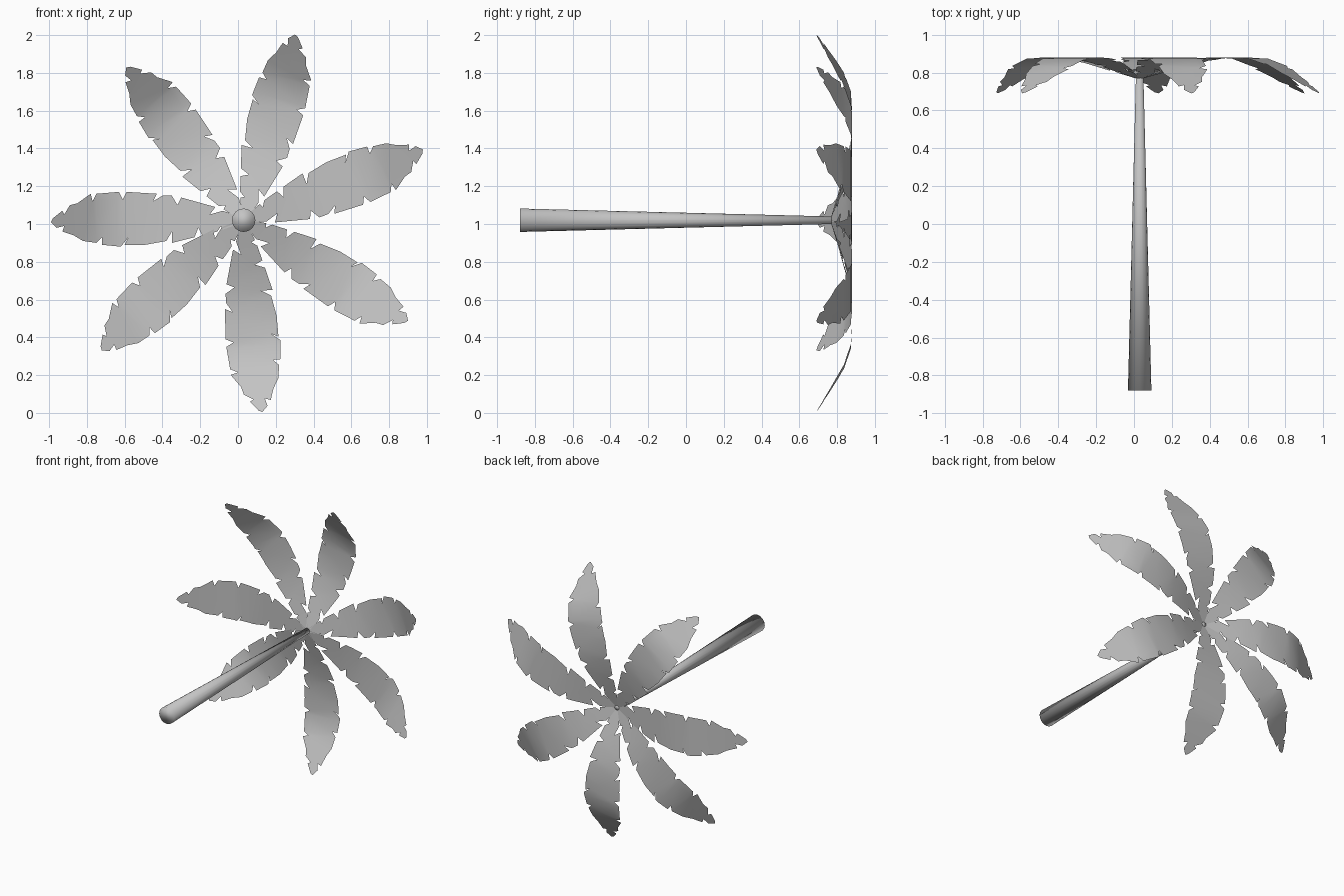
import bpy
import bmesh
from math import cos, sin, radians
from mathutils import Matrix, Vector

default_cube = bpy.data.objects.get("Cube")
if default_cube:
    bpy.data.objects.remove(default_cube, do_unlink=True)

CENTRE_X, CENTRE_Z = 0.03, 1.02
TRUNK_BASE_Y, TRUNK_TOP_Y = -0.88, 0.77


def make_material(name, value):
    material = bpy.data.materials.new(name)
    material.use_nodes = True
    colour = (value, value, value, 1)
    material.diffuse_color = colour
    material.node_tree.nodes["Principled BSDF"].inputs["Base Color"].default_value = colour
    return material


def add_object(name, bm, material):
    mesh = bpy.data.meshes.new(name)
    bm.to_mesh(mesh)
    bm.free()
    mesh.materials.append(material)
    for polygon in mesh.polygons:
        polygon.use_smooth = True
    result = bpy.data.objects.new(name, mesh)
    bpy.context.collection.objects.link(result)
    return result


grey = make_material("plain grey", 0.55)

# Tapered trunk lying along y
bm = bmesh.new()
length = TRUNK_TOP_Y - TRUNK_BASE_Y
bmesh.ops.create_cone(bm, cap_ends=True, segments=16, radius1=0.062,
                      radius2=0.02, depth=length)
bmesh.ops.rotate(bm, verts=bm.verts, matrix=Matrix.Rotation(radians(-90), 3, "X"))
bmesh.ops.translate(bm, verts=bm.verts,
                    vec=(CENTRE_X, (TRUNK_TOP_Y + TRUNK_BASE_Y) / 2, CENTRE_Z))
add_object("trunk", bm, grey)

# Torn leaf outline in hundredths: distance from the hub, half width
left_edge = [(0, 1), (11, 5), (12, 3), (14, 6), (22, 8), (24, 4), (26, 9),
             (38, 12), (38, 6), (41, 11), (52, 13), (63, 13), (61, 9),
             (65, 14), (75, 13), (75, 9), (78, 12), (85, 11), (90, 8),
             (96, 6), (95, 3), (99, 4), (102, 1)]
right_edge = [(0, 1), (11, 5), (18, 3), (15, 7), (33, 12), (35, 8), (38, 13),
              (43, 13), (48, 10), (46, 14), (62, 15), (64, 11), (66, 15),
              (78, 14), (80, 10), (81, 14), (88, 9), (92, 8), (95, 3),
              (96, 5), (101, 1)]

# Arching leaf spine: distance from the hub, depth
spine = [(0, .765), (.15, .81), (.29, .85), (.42, .875), (.55, .88),
         (.67, .873), (.78, .835), (.89, .77), (1.02, .69)]


def spine_depth(distance):
    for (r0, y0), (r1, y1) in zip(spine, spine[1:]):
        if distance <= r1:
            return y0 + (y1 - y0) * (distance - r0) / (r1 - r0)
    return spine[-1][1]


def make_leaf(name, angle):
    bm = bmesh.new()
    outline = [(r, w) for r, w in left_edge]
    outline += [(r, -w) for r, w in reversed(right_edge)]
    face = bm.faces.new([bm.verts.new((r / 100, w / 100, 0)) for r, w in outline])
    bmesh.ops.triangulate(bm, faces=[face])
    # Cut across the blade at every bend
    for r, _ in spine[1:-1]:
        bmesh.ops.bisect_plane(bm, geom=bm.verts[:] + bm.edges[:] + bm.faces[:],
                               plane_co=(r, 0, 0), plane_no=(1, 0, 0), dist=1e-5)
    # Bend the blade and turn it about the trunk axis
    c, s = cos(angle), sin(angle)
    for v in bm.verts:
        r, w = v.co.x, v.co.y
        v.co = Vector((CENTRE_X + r * c - w * s, spine_depth(r),
                       CENTRE_Z + r * s + w * c))
    bm.normal_update()
    flipped = [f for f in bm.faces if f.normal.y < 0]
    bmesh.ops.reverse_faces(bm, faces=flipped)
    return add_object(name, bm, grey)


for i in range(7):
    make_leaf(f"palm_leaf_{i + 1}", radians(180 - 53 * i))
